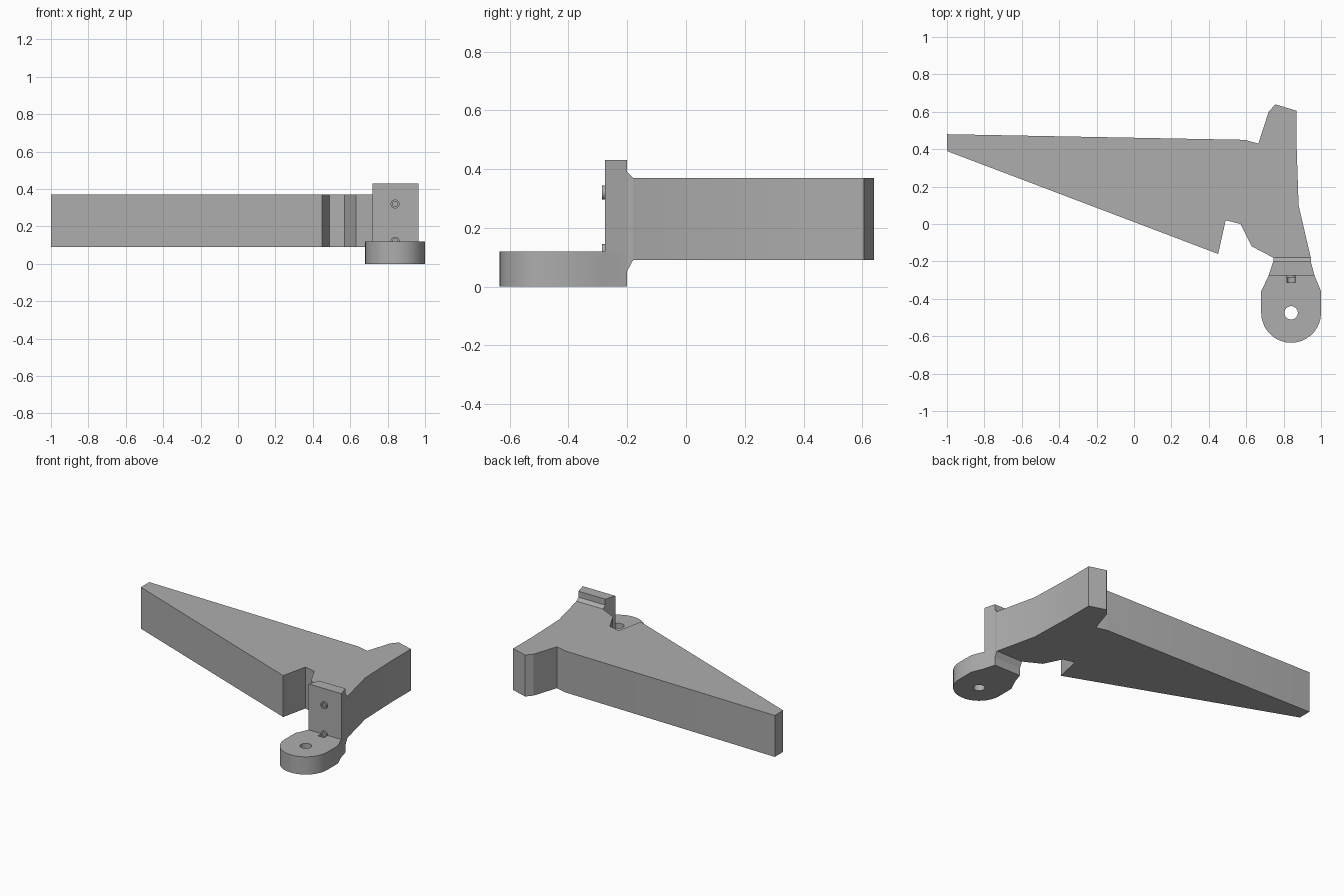
import bpy, bmesh, math
from mathutils import Vector

if "Cube" in bpy.data.objects:
    bpy.data.objects.remove(bpy.data.objects["Cube"])


def material(name, rgb):
    m = bpy.data.materials.new(name)
    m.use_nodes = True
    m.diffuse_color = (*rgb, 1)
    m.node_tree.nodes["Principled BSDF"].inputs["Base Color"].default_value = (*rgb, 1)
    return m


GREY = material("plain grey", (0.42, 0.42, 0.42))


def finish(name, bm):
    bmesh.ops.recalc_face_normals(bm, faces=bm.faces)
    mesh = bpy.data.meshes.new(name)
    bm.to_mesh(mesh)
    bm.free()
    mesh.materials.append(GREY)
    ob = bpy.data.objects.new(name, mesh)
    bpy.context.collection.objects.link(ob)
    return ob


def loft(name, lower, upper):
    """Closed solid between two matching rings of points."""
    bm = bmesh.new()
    a = [bm.verts.new(p) for p in lower]
    b = [bm.verts.new(p) for p in upper]
    bm.faces.new(a)
    bm.faces.new(b)
    for i in range(len(a)):
        j = (i + 1) % len(a)
        bm.faces.new((a[i], a[j], b[j], b[i]))
    return finish(name, bm)


def prism(name, outline, z0, z1):
    return loft(name, [(x, y, z0) for x, y in outline], [(x, y, z1) for x, y in outline])


def rod(name, centre, axis, radius, length, sides=20):
    axis = Vector(axis).normalized()
    side = axis.orthogonal().normalized()
    up = axis.cross(side)
    ring = [Vector(centre) + radius * (side * math.cos(t) + up * math.sin(t))
            for t in (2 * math.pi * i / sides for i in range(sides))]
    return loft(name, [p - axis * length / 2 for p in ring], [p + axis * length / 2 for p in ring])


def cut(target, cutter):
    cutter.hide_render = True
    cutter.hide_set(True)
    mod = target.modifiers.new("cut", 'BOOLEAN')
    mod.operation = 'DIFFERENCE'
    mod.solver = 'EXACT'
    mod.object = cutter


def smooth(ob, degrees=30):
    bpy.ops.object.select_all(action='DESELECT')
    ob.select_set(True)
    bpy.context.view_layer.objects.active = ob
    bpy.ops.object.shade_smooth_by_angle(angle=math.radians(degrees))


# Long tapering wing with its notch and rear horn
wing = prism("wing_body", [
    (-1, .48), (.59, .45), (.665, .43), (.72, .6), (.755, .64), (.87, .605), (.87, .4),
    (.88, .1), (.945, -.18), (.745, -.18), (.63, -.12), (.57, 0), (.49, .02), (.45, -.16),
    (-1, .39)], .09, .37)
smooth(wing, 20)


# Flared collar joining the wing to the upright plate
def rectangle(y, z0, z1):
    return [(.745, y, z0), (.945, y, z0), (.945, y, z1), (.745, y, z1)]


loft("flared_collar", rectangle(-.18, .09, .37), rectangle(-.2, .053, .39))

# Upright plate
plate_edge = [(.745, -.2), (.72, -.275), (.965, -.275), (.945, -.2)]
plate = prism("upright_plate", plate_edge, .12, .43)

# Rounded foot with a bolt hole
CX, CY, R = .84, -.475, .16
arc = [(CX + R * math.cos(t), CY + R * math.sin(t))
       for t in (math.pi + math.pi * i / 18 for i in range(19))]
foot = prism("rounded_foot", [plate_edge[0], plate_edge[1], (.68, -.36)] + arc
             + [(1, -.36), plate_edge[2], plate_edge[3]], 0, .12)
cut(foot, rod("bolt_hole_cutter", (CX, CY, .06), (0, 0, 1), .036, .3))
cut(foot, rod("pocket_cutter", (CX, -.295, .12), (0, 1, 0), .023, .036))
smooth(foot)

# Small hollow studs on the plate
for label, z in (("upper", .32), ("lower", .121)):
    stud = rod(label + "_stud", (CX, -.278, z), (0, 1, 0), .024, .016)
    cut(stud, rod(label + "_stud_cutter", (CX, -.287, z), (0, 1, 0), .014, .02))
    smooth(stud)
